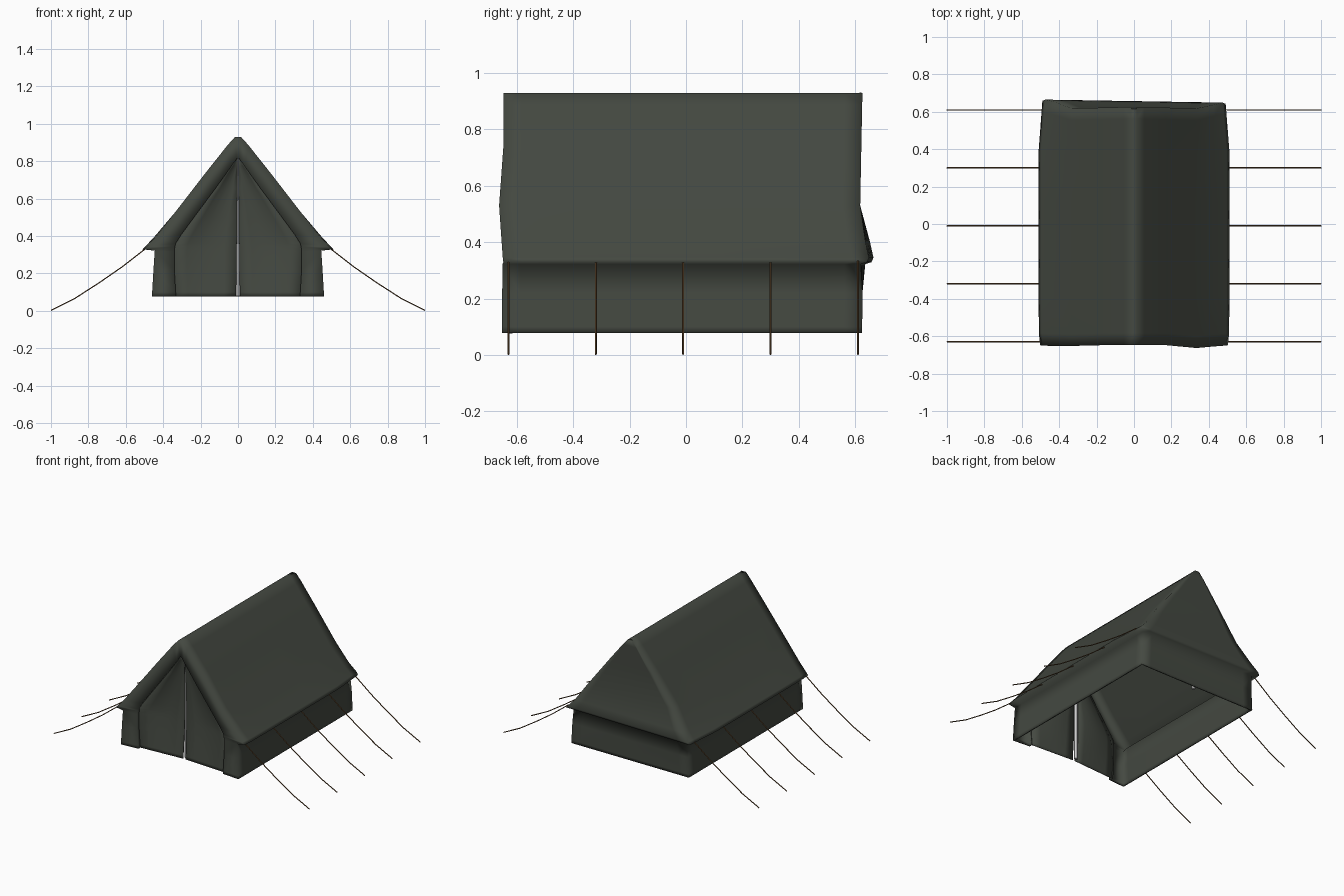
import bpy, bmesh
from math import sin, pi

if "Cube" in bpy.data.objects:
    bpy.data.objects.remove(bpy.data.objects["Cube"])


def material(name, rgb):
    m = bpy.data.materials.new(name)
    m.diffuse_color = (*rgb, 1)
    m.use_nodes = True
    m.node_tree.nodes["Principled BSDF"].inputs["Base Color"].default_value = m.diffuse_color
    return m


CANVAS = material("dark_green_canvas", (0.058, 0.066, 0.053))
ROPE = material("brown_rope", (0.14, 0.075, 0.03))
METAL = material("grey_metal", (0.55, 0.55, 0.57))


def finish(name, bm, mat, thickness=0, angle=50):
    bmesh.ops.remove_doubles(bm, verts=bm.verts, dist=0.0005)
    bmesh.ops.recalc_face_normals(bm, faces=bm.faces)
    bm.normal_update()
    # keep the outer side of the cloth facing out
    high = max(bm.faces, key=lambda f: f.calc_center_median().z)
    if high.normal.z + (-high.normal.y if high.normal.z < 0.5 else 0) < 0:
        bmesh.ops.reverse_faces(bm, faces=bm.faces)
    me = bpy.data.meshes.new(name)
    bm.to_mesh(me)
    bm.free()
    ob = bpy.data.objects.new(name, me)
    bpy.context.collection.objects.link(ob)
    me.materials.append(mat)
    if thickness:
        mod = ob.modifiers.new("cloth_thickness", 'SOLIDIFY')
        mod.thickness = thickness
        mod.offset = -1
    bpy.ops.object.select_all(action='DESELECT')
    ob.select_set(True)
    bpy.context.view_layer.objects.active = ob
    bpy.ops.object.shade_smooth_by_angle(angle=angle * pi / 180)
    return ob


def grid(bm, rows):
    vs = [[bm.verts.new(p) for p in r] for r in rows]
    for a, b in zip(vs, vs[1:]):
        for i in range(len(a) - 1):
            bm.faces.new((a[i], a[i + 1], b[i + 1], b[i]))


# Half section rows: half width, height, front y, back y
SECTION = [(0.016, 0.93, -0.647, 0.626), (0.055, 0.887, -0.647, 0.625),
           (0.174, 0.737, -0.648, 0.622), (0.334, 0.53, -0.663, 0.618),
           (0.444, 0.40, -0.654, 0.645), (0.495, 0.345, -0.65, 0.657),
           (0.51, 0.329, -0.648, 0.65), (0.445, 0.322, -0.651, 0.628),
           (0.452, 0.22, -0.652, 0.626), (0.459, 0.10, -0.653, 0.625),
           (0.46, 0.078, -0.653, 0.625)]
# Door opening, one point per section row: half width, height
OPENING = [(0.006, 0.815), (0.035, 0.773), (0.12, 0.655), (0.235, 0.50),
           (0.305, 0.405), (0.333, 0.36), (0.337, 0.345), (0.34, 0.32),
           (0.34, 0.22), (0.333, 0.10), (0.33, 0.078)]


def outer(row, side, t):
    hw, z, y0, y1 = row
    if side < 0:
        y0 = max(y0, -0.652)
    if 0.3 < z < 0.42:
        y1 -= 0.008 * side * max(0, t - 0.9) * 10
        if z > 0.326:
            hw -= 0.02 * max(0, t - 0.8) * 5 + 0.008 * max(0, 0.06 - t) / 0.06
    return (side * hw, y0 + (y1 - y0) * t, z)


# Tent body: roof, side walls, back gable and front frame
bm = bmesh.new()
stations = [0, 0.05, 0.2, 0.4, 0.6, 0.8, 0.95, 1]
for s in (-1, 1):
    grid(bm, [[outer(r, s, t) for t in stations] for r in SECTION])
    frame = []
    for r, (x, z) in zip(SECTION, OPENING):
        o = outer(r, s, 0)
        frame.append([o, (s * x, -0.642, z), (s * x, -0.615, z)])
    grid(bm, frame)
# ridge strip and top of the frame
grid(bm, [[outer(SECTION[0], s, t) for t in stations] for s in (-1, 1)])
grid(bm, [[outer(SECTION[0], s, 0), (s * 0.006, -0.642, 0.815),
           (s * 0.006, -0.615, 0.815)] for s in (-1, 1)])
# back gable
rows = []
for r in SECTION:
    a, b = outer(r, -1, 1), outer(r, 1, 1)
    rows.append([tuple(p + (q - p) * k for p, q in zip(a, b))
                 for k in (0, 0.08, 0.25, 0.5, 0.75, 0.92, 1)])
grid(bm, rows)
finish("tent_body", bm, CANVAS, 0.01, 180)

# Door flaps meeting at a narrow centre gap, set back towards the middle
for s, side in ((-1, "left"), (1, "right")):
    bm = bmesh.new()
    rows = []
    for x, z in OPENING:
        gap = min(0.002 + 0.008 * (0.815 - z) / 0.735, x)
        sag = 0.03 * sin(pi * (0.815 - z) / 0.735)
        rows.append([(s * (gap + (x - gap) * k / 5),
                      -0.6 - 0.02 * k / 5 + sag * sin(pi * (0.15 + 0.85 * k / 5)), z)
                     for k in range(6)])
    grid(bm, rows)
    finish("door_flap_" + side, bm, CANVAS, 0.005)

# Upright poles under the ridge
for y, end in ((-0.575, "front"), (0.59, "back")):
    bpy.ops.mesh.primitive_cylinder_add(vertices=12, radius=0.012, depth=0.82,
                                        location=(0, y, 0.49))
    pole = bpy.context.object
    pole.name = end + "_pole"
    pole.data.materials.append(METAL)
    bpy.ops.object.shade_smooth_by_angle()

# Guy ropes sagging from the eaves to the ground
PATH = [(0.495, 0.332), (0.62, 0.235), (0.74, 0.152), (0.87, 0.068), (1.0, 0.003)]
for s, side in ((-1, "left"), (1, "right")):
    for i in range(5):
        y = -0.63 + 0.31 * i
        cu = bpy.data.curves.new("guy_rope", 'CURVE')
        cu.dimensions = '3D'
        cu.bevel_depth = 0.0035
        cu.bevel_resolution = 1
        sp = cu.splines.new('POLY')
        sp.points.add(len(PATH) - 1)
        for p, (x, z) in zip(sp.points, PATH):
            p.co = (s * x, y, z, 1)
        cu.materials.append(ROPE)
        ob = bpy.data.objects.new(f"guy_rope_{side}_{i + 1}", cu)
        bpy.context.collection.objects.link(ob)
